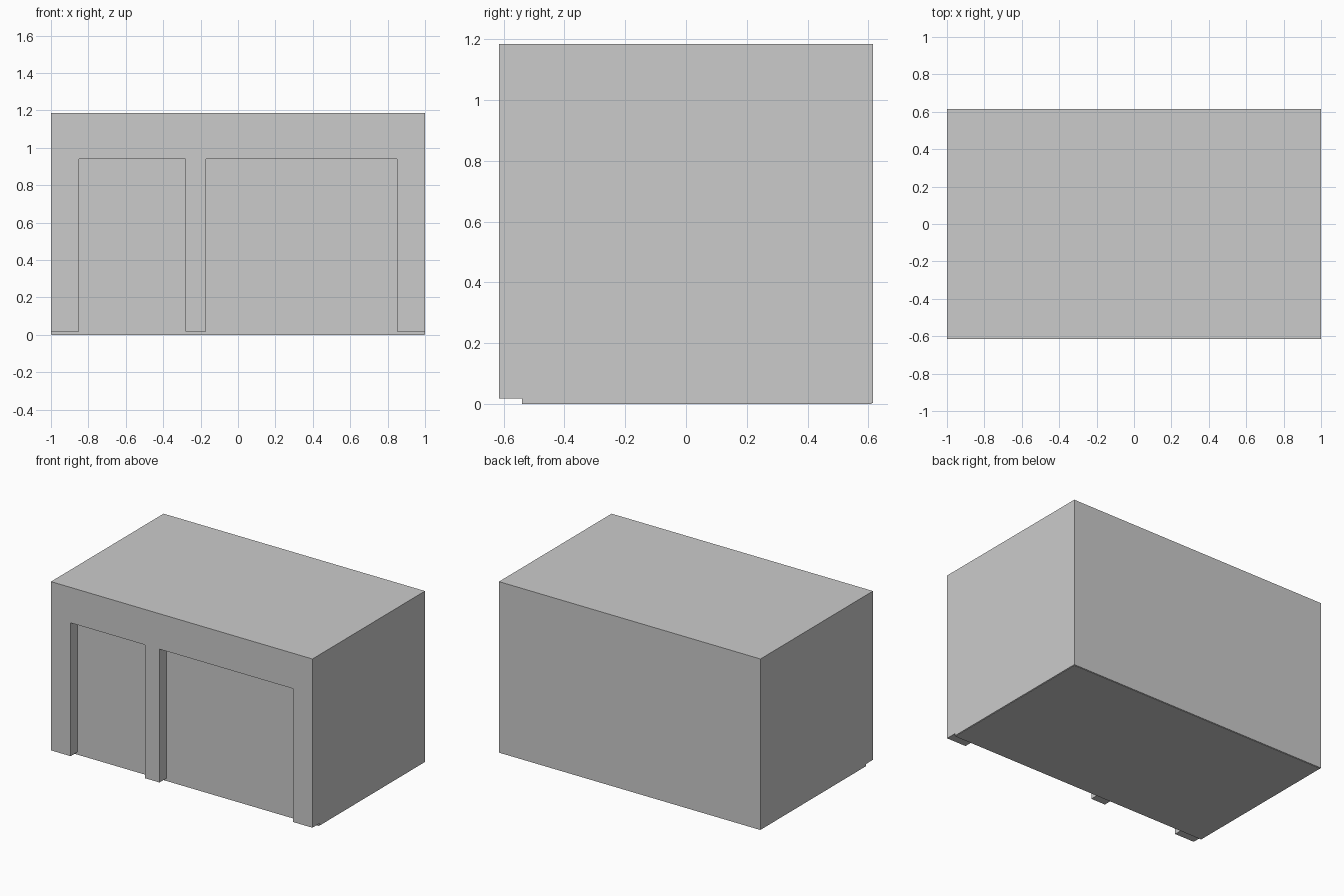
import bpy, bmesh

if "Cube" in bpy.data.objects:
    bpy.data.objects.remove(bpy.data.objects["Cube"])

W, D, H = 1.0, 0.615, 1.185   # half width, half depth, height
T = 0.075                     # wall thickness
SILL, BASE = 0.018, 0.003     # bottom of facade, bottom of walls
DOOR_TOP = 0.94
OPENINGS = {"small_door": (-0.85, -0.28), "large_door": (-0.17, 0.85)}


def box(name, x, y, z):
    """Box object spanning the given (min, max) ranges."""
    bm = bmesh.new()
    bmesh.ops.create_cube(bm, size=1)
    for v in bm.verts:
        v.co = [r[0] if c < 0 else r[1] for c, r in zip(v.co, (x, y, z))]
    return link(name, bm)


def link(name, bm):
    mesh = bpy.data.meshes.new(name)
    bm.to_mesh(mesh)
    bm.free()
    obj = bpy.data.objects.new(name, mesh)
    bpy.context.collection.objects.link(obj)
    return obj


# Front wall: one outline running around both door openings, extruded
a, b = OPENINGS["small_door"]
c, d = OPENINGS["large_door"]
outline = [(-W, SILL), (a, SILL), (a, DOOR_TOP), (b, DOOR_TOP), (b, SILL),
           (c, SILL), (c, DOOR_TOP), (d, DOOR_TOP), (d, SILL),
           (W, SILL), (W, H), (-W, H)]
bm = bmesh.new()
face = bm.faces.new([bm.verts.new((x, -D, z)) for x, z in outline])
ext = bmesh.ops.extrude_face_region(bm, geom=[face])
moved = [g for g in ext["geom"] if isinstance(g, bmesh.types.BMVert)]
bmesh.ops.translate(bm, verts=moved, vec=(0, T, 0))
bmesh.ops.recalc_face_normals(bm, faces=bm.faces)
link("front_wall", bm)

# Closed doors set behind the front wall
for name, (x0, x1) in OPENINGS.items():
    box(name, (x0 - 0.02, x1 + 0.02), (-D + T, -D + T + 0.02), (SILL, DOOR_TOP + 0.02))

# Side walls, back wall and roof
for side, s in (("left", -1), ("right", 1)):
    box(side + "_wall", sorted((s * W, s * (W - T))), (-D + T, D), (BASE, H))
box("back_wall", (-W + T, W - T), (D - T, D), (BASE, H))
box("roof", (-W + T, W - T), (-D + T, D - T), (H - T, H))

# Floor slab, just proud of the wall bottoms
box("floor", (-W + 0.004, W - 0.004), (-D + T, D - 0.004), (0, SILL))
